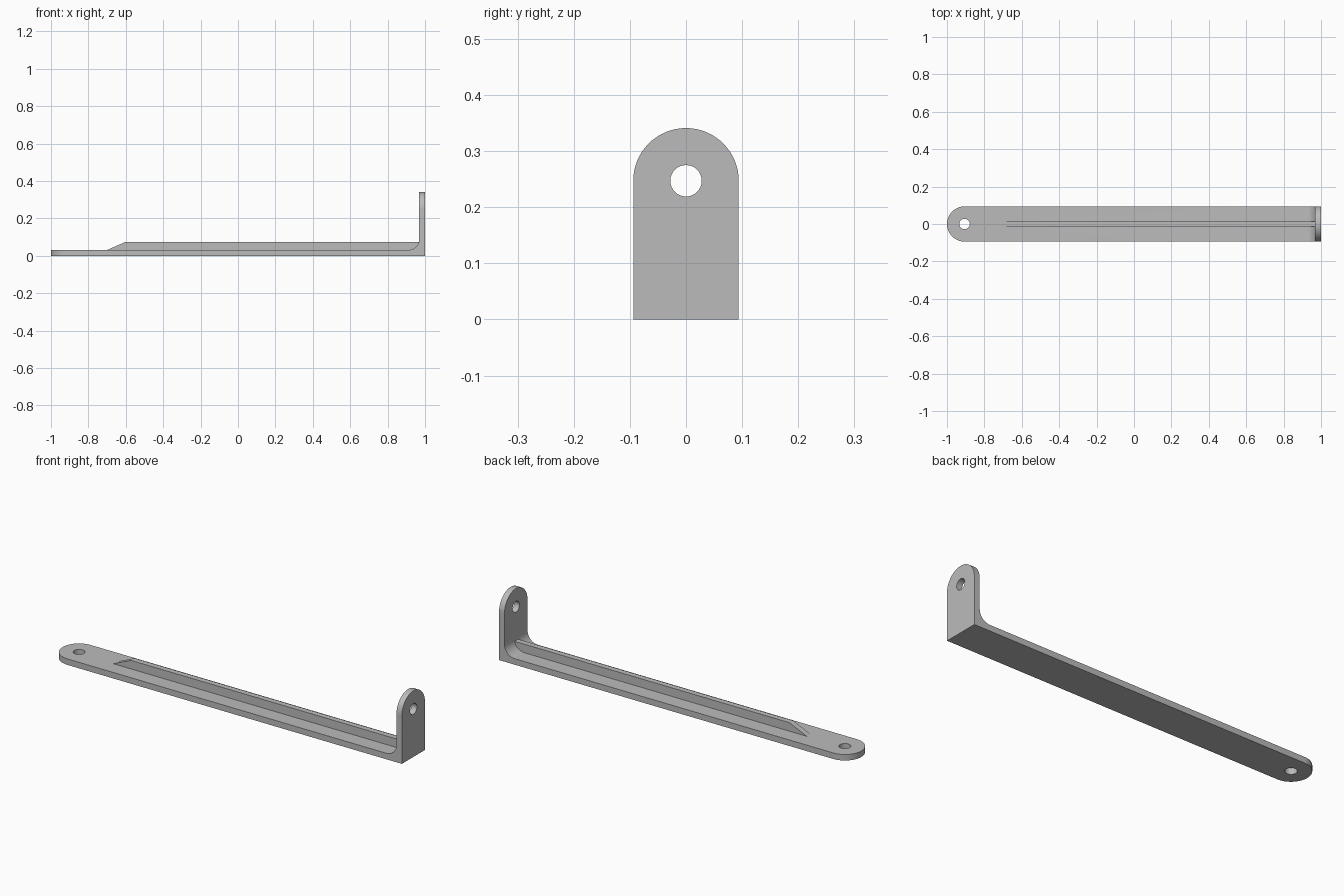
import bpy
import bmesh
from math import pi, sin, cos, radians
from mathutils import Vector

cube = bpy.data.objects.get("Cube")
if cube:
    bpy.data.objects.remove(cube)

HALF_W = 0.094     # half width of the strap
THICK = 0.031      # sheet thickness
HEIGHT = 0.341     # top of the upright tab
FILLET = 0.058     # inner bend radius
HOLE_R = 0.028

grey = bpy.data.materials.new("light_grey")
grey.use_nodes = True
colour = (0.5, 0.5, 0.5, 1)
grey.diffuse_color = colour
grey.node_tree.nodes["Principled BSDF"].inputs["Base Color"].default_value = colour


def arc(cx, cy, r, start, end, steps):
    """Points on an arc, angles in degrees."""
    angles = [radians(start + (end - start) * i / steps) for i in range(steps + 1)]
    return [(cx + r * cos(a), cy + r * sin(a)) for a in angles]


def prism(name, outline, axis, low, high):
    """Extrude a 2D outline along one axis from low to high."""
    place = {"x": lambda u, v: (low, u, v),
             "y": lambda u, v: (u, low, v),
             "z": lambda u, v: (u, v, low)}[axis]
    step = Vector([(high - low) * (axis == a) for a in "xyz"])
    bm = bmesh.new()
    face = bm.faces.new([bm.verts.new(place(u, v)) for u, v in outline])
    grown = bmesh.ops.extrude_face_region(bm, geom=[face])["geom"]
    bmesh.ops.translate(bm, vec=step,
                        verts=[g for g in grown if isinstance(g, bmesh.types.BMVert)])
    bmesh.ops.recalc_face_normals(bm, faces=bm.faces)
    mesh = bpy.data.meshes.new(name)
    bm.to_mesh(mesh)
    bm.free()
    mesh.materials.append(grey)
    obj = bpy.data.objects.new(name, mesh)
    bpy.context.collection.objects.link(obj)
    return obj


def combine(target, other, operation):
    """Apply a boolean and discard the helper."""
    mod = target.modifiers.new(operation.lower(), "BOOLEAN")
    mod.operation = operation
    mod.solver = "EXACT"
    mod.object = other
    bpy.context.view_layer.objects.active = target
    bpy.ops.object.modifier_apply(modifier=mod.name)
    bpy.data.objects.remove(other)


# L-shaped strap with a filleted inner bend
wall = 1 - THICK
side = [(-1, 0), (1, 0), (1, HEIGHT), (wall, HEIGHT)]
side += arc(wall - FILLET, THICK + FILLET, FILLET, 0, -90, 12)
side += [(-1, THICK)]
bracket = prism("bracket", side, "y", -HALF_W, HALF_W)

# Stiffening rib with a sloped front end, buried in the strap and tab
slope = 0.1 / 0.044
rib_side = [(-0.7 - 0.015 * slope, THICK - 0.015), (wall + 0.015, THICK - 0.015),
            (wall + 0.015, 0.075), (-0.6, 0.075)]
combine(bracket, prism("rib", rib_side, "y", -0.0145, 0.0145), "UNION")

# Rounded strap end and rounded tab top
strap_end = arc(HALF_W - 1, 0, HALF_W, 90, 270, 32) + [(1.2, -HALF_W - 0.0), (1.2, HALF_W)]
tab_top = arc(0, HEIGHT - HALF_W, HALF_W, 0, 180, 32) + [(-HALF_W, -0.2), (HALF_W, -0.2)]
combine(bracket, prism("strap_outline", strap_end, "z", -0.2, 0.6), "INTERSECT")
combine(bracket, prism("tab_outline", tab_top, "x", -1.2, 1.2), "INTERSECT")

# Screw holes through the strap end and the tab
strap_hole = arc(HALF_W - 1, 0, HOLE_R, 0, 360, 32)[:-1]
tab_hole = arc(0, HEIGHT - HALF_W, HOLE_R, 0, 360, 32)[:-1]
combine(bracket, prism("strap_hole", strap_hole, "z", -0.1, 0.2), "DIFFERENCE")
combine(bracket, prism("tab_hole", tab_hole, "x", 0.8, 1.2), "DIFFERENCE")

# Smooth curves, sharp edges
bpy.ops.object.select_all(action="DESELECT")
bracket.select_set(True)
bpy.context.view_layer.objects.active = bracket
bpy.ops.object.shade_smooth_by_angle(angle=radians(20))
